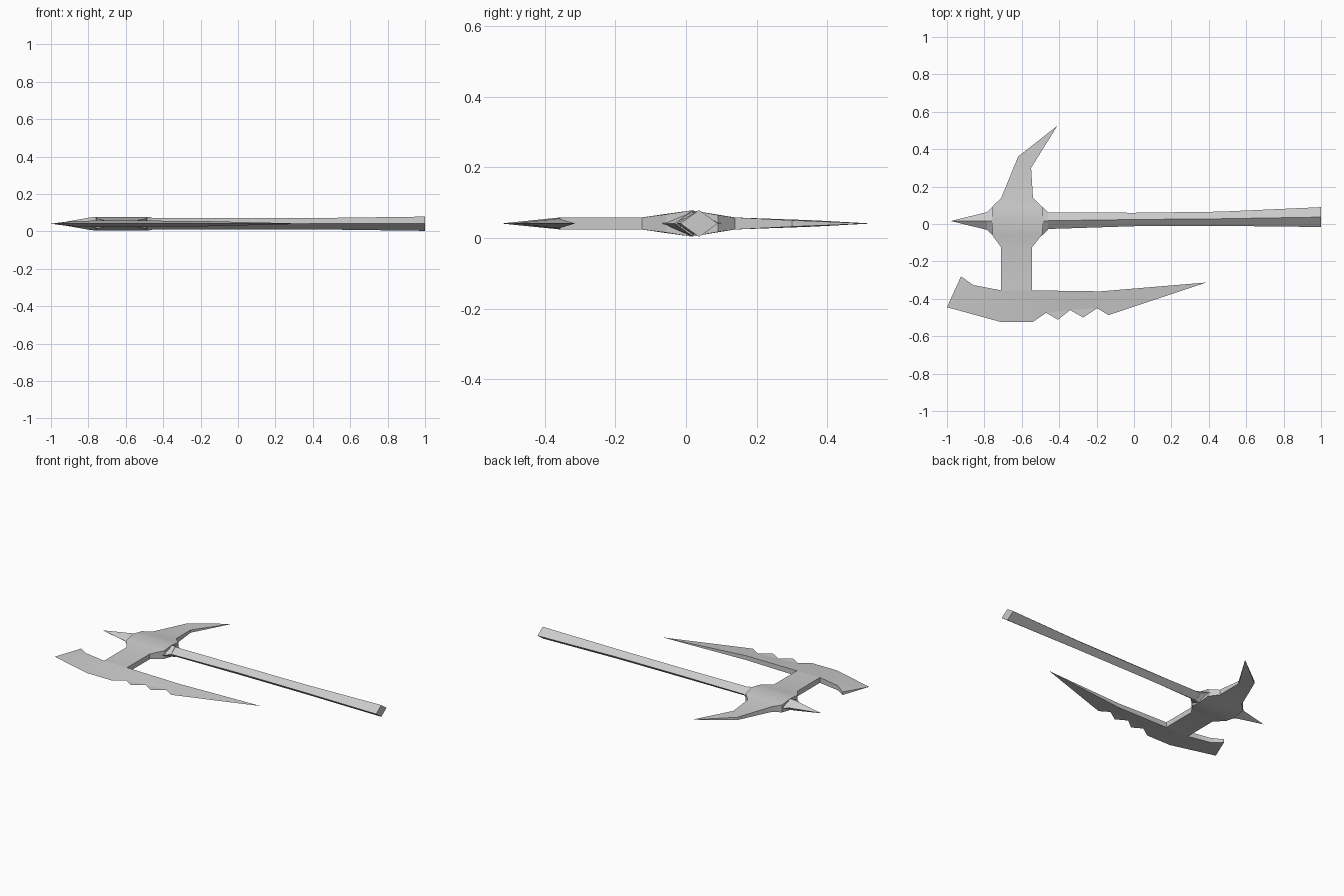
import bpy, bmesh, math

cube = bpy.data.objects.get("Cube")
if cube:
    bpy.data.objects.remove(cube)

MID = 0.041   # height of the weapon's middle plane

steel = bpy.data.materials.new("grey_steel")
steel.use_nodes = True
GREY = (0.6, 0.6, 0.6, 1)
steel.diffuse_color = GREY
steel.node_tree.nodes["Principled BSDF"].inputs["Base Color"].default_value = GREY


def finish(bm, name):
    bmesh.ops.remove_doubles(bm, verts=bm.verts, dist=0.0005)
    bmesh.ops.dissolve_degenerate(bm, dist=0.0005, edges=bm.edges)
    bmesh.ops.triangulate(bm, faces=[f for f in bm.faces if len(f.verts) > 4])
    bmesh.ops.recalc_face_normals(bm, faces=bm.faces)
    mesh = bpy.data.meshes.new(name)
    bm.to_mesh(mesh)
    bm.free()
    obj = bpy.data.objects.new(name, mesh)
    bpy.context.collection.objects.link(obj)
    mesh.materials.append(steel)
    bpy.ops.object.select_all(action='DESELECT')
    obj.select_set(True)
    bpy.context.view_layer.objects.active = obj
    bpy.ops.object.shade_smooth_by_angle(angle=math.radians(25))


def loft(name, rings):
    """Skin a row of closed rings and cap both ends."""
    bm = bmesh.new()
    rows = [[bm.verts.new(p) for p in ring] for ring in rings]
    n = len(rows[0])
    for a, b in zip(rows, rows[1:]):
        for i in range(n):
            j = (i + 1) % n
            bm.faces.new((a[i], a[j], b[j], b[i]))
    bm.faces.new(rows[0])
    bm.faces.new(rows[-1])
    finish(bm, name)


def diamond_bar(name, stations):
    """Bar along x; each station is x, centre y, half width, half height."""
    loft(name, [[(x, y - w, MID), (x, y, MID + h), (x, y + w, MID), (x, y, MID - h)]
                for x, y, w, h in stations])


def strap(name, stations):
    """Plate along y; each station is left point, right point, half thickness."""
    loft(name, [[(*l, MID + h), (*r, MID + h), (*r, MID - h), (*l, MID - h)]
                for l, r, h in stations])


def blade(name, outline):
    """Plate from an outline of x, y, half thickness (zero makes a sharp edge)."""
    loft(name, [[(x, y, MID + s * h) for x, y, h in outline] for s in (1, -1)])


# Handle
diamond_bar("handle", [(-0.5, 0.017, 0.045, 0.031), (0, 0.024, 0.036, 0.03),
                       (0.46, 0.028, 0.038, 0.031), (1, 0.037, 0.053, 0.038)])

# Spike on the end and the two collars beside the head
diamond_bar("end_spike", [(-0.98, 0.016, 0, 0), (-0.787, 0.016, 0.047, 0.034)])
for name, outer, inner in (("end_collar", -0.787, -0.745), ("handle_collar", -0.46, -0.5)):
    diamond_bar(name, [(outer, 0.016, 0.047, 0.034), (inner, 0.016, 0.085, 0.037)])

# Head with the blade arm in front and the curved hook behind
strap("head_and_hook", [
    ((-0.71, -0.355), (-0.545, -0.355), 0.017),
    ((-0.71, -0.125), (-0.545, -0.125), 0.017),
    ((-0.755, -0.064), (-0.49, -0.055), 0.026),
    ((-0.76, 0.016), (-0.485, 0.016), 0.037),
    ((-0.755, 0.096), (-0.49, 0.09), 0.024),
    ((-0.71, 0.139), (-0.54, 0.139), 0.017),
    ((-0.62, 0.36), (-0.55, 0.30), 0.009),
    ((-0.41, 0.525), (-0.41, 0.525), 0),
])

# Long blade: thick back, sharp toothed cutting edge
back_edge = [(-0.925, -0.28, 0.01), (-0.86, -0.326, 0.015), (-0.71, -0.355, 0.017),
             (-0.545, -0.355, 0.017), (-0.18, -0.36, 0.014), (0.385, -0.313, 0)]
teeth = [(-0.137, -0.487), (-0.197, -0.45), (-0.272, -0.5), (-0.342, -0.46),
         (-0.406, -0.512), (-0.47, -0.475)]
cutting_edge = teeth + [(-0.54, -0.523), (-0.715, -0.523), (-1, -0.445)]
blade("long_blade", back_edge + [(x, y, 0) for x, y in cutting_edge])
